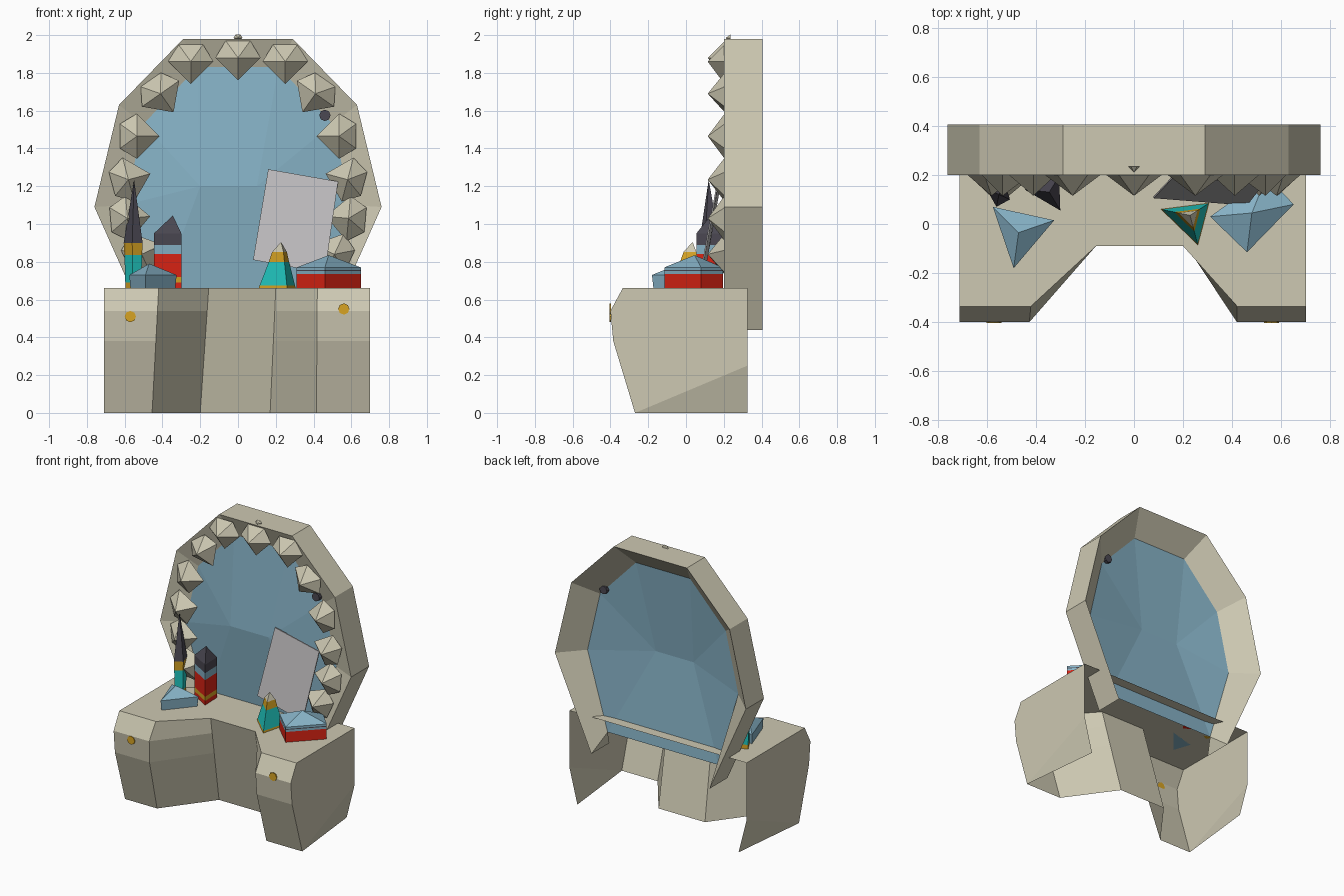
import bpy, bmesh, math
from mathutils import Vector

if "Cube" in bpy.data.objects:
    bpy.data.objects.remove(bpy.data.objects["Cube"])


def material(name, rgb):
    m = bpy.data.materials.new(name)
    m.diffuse_color = (*rgb, 1)
    m.use_nodes = True
    m.node_tree.nodes["Principled BSDF"].inputs["Base Color"].default_value = m.diffuse_color
    return m


STONE = material("stone_beige", (0.61, 0.58, 0.445))
BLUE = material("glass_blue", (0.24, 0.445, 0.565))
RED = material("red", (0.72, 0.017, 0.007))
GOLD = material("gold", (0.68, 0.37, 0.017))
CYAN = material("cyan", (0.015, 0.58, 0.54))
DARK = material("charcoal", (0.07, 0.065, 0.085))
GREY = material("card_grey", (0.52, 0.505, 0.515))


def build(name, verts, faces, mats, idx=None, recalc=True):
    """Flat shaded mesh object with optional per-face material index."""
    me = bpy.data.meshes.new(name)
    me.from_pydata([tuple(v) for v in verts], [], faces)
    for m in mats:
        me.materials.append(m)
    if idx:
        for p, i in zip(me.polygons, idx):
            p.material_index = i
    if recalc:
        bm = bmesh.new()
        bm.from_mesh(me)
        bmesh.ops.recalc_face_normals(bm, faces=bm.faces)
        bm.to_mesh(me)
        bm.free()
    ob = bpy.data.objects.new(name, me)
    bpy.context.collection.objects.link(ob)
    return ob


def stack(name, base, centre, levels, apex, mats):
    """Polygon tower: levels are (z, scale, material of the band above)."""
    n = len(base)
    c = Vector(centre)
    verts, faces, idx = [], [list(range(n))], [0]
    for z, s, _ in levels:
        for p in base:
            q = c + (Vector(p) - c) * s
            verts.append((q.x, q.y, z))
    verts.append(apex)
    for k, (_, _, m) in enumerate(levels):
        for i in range(n):
            j = (i + 1) % n
            if k + 1 < len(levels):
                faces.append([k*n + i, k*n + j, (k+1)*n + j, (k+1)*n + i])
            else:
                faces.append([k*n + i, k*n + j, len(verts) - 1])
            idx.append(mats.index(m))
    return build(name, verts, faces, mats, idx)


def disc(name, centre, radius, mat, depth, sides=8):
    """Round plate facing the front."""
    x, y, z = centre
    ring = [(x + radius * math.cos(a), z + radius * math.sin(a))
            for a in (math.tau * i / sides for i in range(sides))]
    verts = [(px, y - d, pz) for d in (0, depth) for px, pz in ring]
    faces = [list(range(sides)), list(range(sides, 2 * sides))]
    faces += [[i, (i+1) % sides, (i+1) % sides + sides, i + sides] for i in range(sides)]
    return build(name, verts, faces, [mat])


# Table body: open-backed shell, front wall swept as columns of four rows
ZS = (0, 0.38, 0.54, 0.66)
LEG_Y = (-0.27, -0.385, -0.40, -0.335)
MID_Y = tuple(0.07 - 0.16 * z / 0.66 for z in ZS)
BACK_Y = (0.325,) * 4


def column(x0, x1, ys):
    return [(x0 + (x1 - x0) * z / 0.66, y, z) for z, y in zip(ZS, ys)]


def back_column(x):
    # the lower back corner bends inwards
    return [(x * 0.91, 0.325, 0), (x, 0.325, 0.25), (x, 0.325, 0.54), (x, 0.325, 0.66)]


cols = [back_column(-0.71),
        column(-0.71, -0.71, LEG_Y),
        column(-0.455, -0.42, LEG_Y),
        column(-0.20, -0.155, MID_Y),
        column(0.17, 0.20, MID_Y),
        column(0.415, 0.42, LEG_Y),
        column(0.70, 0.70, LEG_Y),
        back_column(0.70)]
verts = [v for c in cols for v in c]
faces = []
for c in range(7):
    for r in range(3):
        a, b, d, e = 4*c + r, 4*c + 4 + r, 4*c + 5 + r, 4*c + 1 + r
        if r == 0 and c == 0:
            faces += [[a, b, e], [b, d, e]]
            # bent lower corner
        elif r == 0 and c == 6:
            faces += [[a, b, d], [a, d, e]]
        else:
            faces.append([a, b, d, e])
faces.append([4*c + 3 for c in range(8)])
build("table_body", verts, faces, [STONE])

# Gold drawer knobs
for x, z in ((-0.57, 0.51), (0.56, 0.55)):
    disc("drawer_knob", (x, -0.396, z), 0.03, GOLD, 0.008)

# Mirror frame: open faceted arch with a wedge section thinning to the glass
OUTER = [(0.47, 0.44), (0.76, 1.09), (0.63, 1.63), (0.29, 1.98)]
INNER = [(0.44, 0.55), (0.60, 1.10), (0.50, 1.53), (0.215, 1.83)]
GLASS_Y = 0.262


def arch(half):
    return half + [(-x, z) for x, z in reversed(half)]


out, inn = arch(OUTER), arch(INNER)
n = len(out)
loops = ((out, 0.2), (inn, GLASS_Y), (out, 0.405))
verts = [(x, y, z) for loop, y in loops for x, z in loop]
faces = [[0, n, 2*n], [n - 1, 2*n - 1, 3*n - 1]]
for i in range(n - 1):
    for a, b in ((0, n), (n, 2*n), (2*n, 0)):
        faces.append([a + i, a + i + 1, b + i + 1, b + i])
build("mirror_frame", verts, faces, [STONE])

# Mirror glass: faceted fan bulging to the front
rim = [(x, GLASS_Y, z) for x, z in inn] + [(-0.15, GLASS_Y, 0.55)]
k = len(rim)
verts = rim + [(-0.2, 0.2, 1.2), (0.1, 0.2, 1.2)]
L, R = k, k + 1
faces = [[0, R, 1], [1, R, 2], [2, R, 3], [3, R, L, 4], [4, L, 5], [5, L, 6],
         [6, L, 7], [7, L, 8], [8, L, R, 0]]
build("mirror_glass", verts, faces, [BLUE], recalc=False)

# Spiked gems around the frame: x, z, turn in degrees (mirrored)
GEM = [(-0.12, 0.0), (-0.065, 0.09), (0.065, 0.09), (0.12, 0.0), (0.0, -0.12)]
SPOTS = [(0, 1.88, 0), (0.25, 1.86, 0), (0.41, 1.69, 35), (0.535, 1.465, 90),
         (0.58, 1.235, 105), (0.585, 1.03, 95), (0.51, 0.84, 115)]


def gem(x, z, turn, size=1.0, y=0.205, tip=0.115):
    t = math.radians(turn)
    up = Vector((math.sin(t), math.cos(t)))
    side = Vector((up.y, -up.x))
    pts = [Vector((x, z)) + size * (side * a + up * b) for a, b in GEM]
    verts = [(p.x, y, p.y) for p in pts] + [(x, tip, z)]
    build("frame_gem", verts, [[i, (i+1) % 5, 5] for i in range(5)] + [list(range(5))], [STONE])


for x, z, turn in SPOTS:
    for s in ((1, -1) if x else (1,)):
        gem(s * x, z, s * turn)
gem(0, 1.985, 0, 0.2, 0.235, 0.21)

# Small charcoal rivet through the frame
disc("frame_rivet", (0.46, 0.285, 1.575), 0.03, DARK, 0.06)

# Leaning card
card = [Vector(p) for p in ((0.08, 0.105, 0.81), (0.46, 0.075, 0.74),
                            (0.53, 0.165, 1.225), (0.16, 0.19, 1.29))]
verts = card + [p + Vector((0, 0.008, 0)) for p in card]
faces = [[0, 1, 2, 3], [4, 5, 6, 7]] + [[i, (i+1) % 4, (i+1) % 4 + 4, i + 4] for i in range(4)]
build("leaning_card", verts, faces, [GREY])

# Slim spire bottle
stack("spire_bottle", [(-0.605, 0.15), (-0.56, 0.07), (-0.505, 0.10), (-0.53, 0.18)],
      (-0.55, 0.12),
      [(0.66, 0.85, GOLD), (0.69, 0.85, CYAN), (0.835, 0.93, GOLD), (0.90, 1, DARK)],
      (-0.55, 0.12, 1.235), [GOLD, CYAN, DARK])

# Three-sided tower bottle
stack("tower_bottle", [(-0.445, 0.14), (-0.30, 0.055), (-0.305, 0.195)], (-0.35, 0.13),
      [(0.66, 1, RED), (0.69, 1, GOLD), (0.72, 1, RED), (0.84, 1, BLUE), (0.89, 1, DARK),
       (0.95, 1, DARK)],
      (-0.345, 0.13, 1.045), [RED, GOLD, BLUE, DARK])

# Three-sided low blue box with pointed lid
stack("blue_box", [(-0.575, 0.07), (-0.49, -0.18), (-0.325, 0.015)], (-0.47, -0.03),
      [(0.66, 0.95, BLUE), (0.73, 1, BLUE)], (-0.47, -0.035, 0.79), [BLUE])

# Banded pyramid bottle
stack("pyramid_bottle", [(0.11, 0.06), (0.26, -0.085), (0.305, 0.085)], (0.228, 0.035),
      [(0.662, 1, GOLD), (0.675, 0.96, CYAN), (0.80, 0.55, GOLD), (0.852, 0.4, STONE)],
      (0.228, 0.035, 0.905), [GOLD, CYAN, STONE])

# Red jewel box with blue lid
stack("jewel_box", [(0.31, 0.03), (0.46, -0.115), (0.65, 0.08), (0.54, 0.195)],
      (0.48, 0.045),
      [(0.661, 1, RED), (0.735, 1, BLUE), (0.75, 1, DARK), (0.756, 1, BLUE),
       (0.77, 1, BLUE)],
      (0.48, 0.045, 0.835), [RED, DARK, BLUE])
